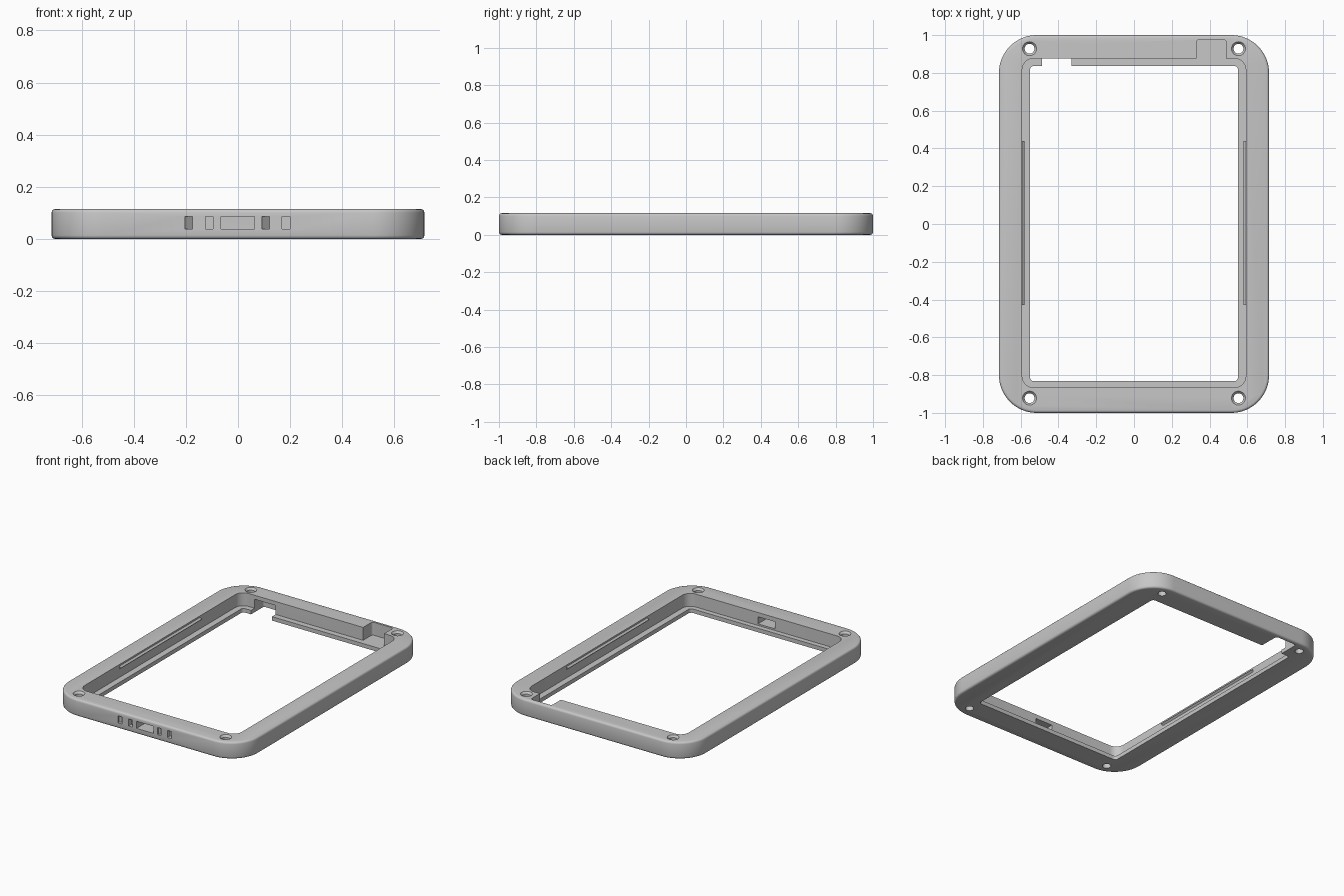
import bpy, bmesh, math

old = bpy.data.objects.get("Cube")
if old:
    bpy.data.objects.remove(old, do_unlink=True)

H = 0.115        # frame height
LIP = 0.027      # thickness of the inner ledge

grey = bpy.data.materials.new("plain grey")
grey.use_nodes = True
grey.diffuse_color = (0.57, 0.57, 0.57, 1)
grey.node_tree.nodes["Principled BSDF"].inputs["Base Color"].default_value = grey.diffuse_color


def loft(name, rings):
    """Closed solid skinned through rings of equal point count."""
    bm = bmesh.new()
    loops = [[bm.verts.new(p) for p in ring] for ring in rings]
    n = len(loops[0])
    for a, b in zip(loops, loops[1:]):
        for i in range(n):
            j = (i + 1) % n
            bm.faces.new((a[i], a[j], b[j], b[i]))
    bm.faces.new(loops[0])
    bm.faces.new(loops[-1])
    bmesh.ops.recalc_face_normals(bm, faces=bm.faces)
    mesh = bpy.data.meshes.new(name)
    bm.to_mesh(mesh)
    bm.free()
    mesh.materials.append(grey)
    ob = bpy.data.objects.new(name, mesh)
    bpy.context.collection.objects.link(ob)
    return ob


def rounded_ring(x0, x1, y0, y1, r, z, inset=0, seg=8):
    """Rounded rectangle at height z, pulled in by inset."""
    centres = [(x1 - r, y1 - r), (x0 + r, y1 - r), (x0 + r, y0 + r), (x1 - r, y0 + r)]
    ring = []
    for quarter, (cx, cy) in enumerate(centres):
        for i in range(seg + 1):
            a = math.pi / 2 * (quarter + i / seg)
            ring.append((cx + (r - inset) * math.cos(a), cy + (r - inset) * math.sin(a), z))
    return ring


def slab(name, x0, x1, y0, y1, r, z0, z1):
    return loft(name, [rounded_ring(x0, x1, y0, y1, r, z) for z in (z0, z1)])


def circle(x, y, r, z, n=32):
    return [(x + r * math.cos(math.tau * i / n), y + r * math.sin(math.tau * i / n), z) for i in range(n)]


def port(name, x0, x1, left_depth, right_depth):
    """Rectangular front opening whose floor may slant sideways."""
    plan = [(x0, -1.1), (x1, -1.1), (x1, -1 + right_depth), (x0, -1 + left_depth)]
    return loft(name, [[(x, y, z) for x, y in plan] for z in (0.038, 0.086)])


# Outer body with rounded top and bottom rims
c = 0.014
rim = [(c * (1 - math.sin(a)), c * (1 - math.cos(a))) for a in (0, math.pi / 6, math.pi / 3, math.pi / 2)]
levels = [(h, i) for i, h in rim]
levels += [(H - h, i) for h, i in reversed(levels)]
frame = loft("frame", [rounded_ring(-0.715, 0.715, -1, 1, 0.2, z, i, 16) for z, i in levels])

# Opening, stepped cavity and the two wall recesses
cutters = [
    slab("opening", -0.55, 0.55, -0.832, 0.837, 0.02, -0.1, 0.3),
    slab("cavity", -0.592, 0.592, -0.866, 0.876, 0.06, LIP, 0.3),
    slab("upper_recess", 0.33, 0.488, 0.78, 0.975, 0.015, LIP, 0.3),
    slab("lower_recess", -0.488, -0.33, 0.78, 0.975, 0.015, -0.1, H - 0.027),
]

# Front ports: one through slot and four blind pockets
cutters += [
    port("centre_slot", -0.065, 0.063, 0.2, 0.2),
    port("pocket_a", -0.204, -0.174, 0.012, 0.04),
    port("pocket_b", -0.125, -0.096, 0.03, 0.03),
    port("pocket_c", 0.092, 0.12, 0.012, 0.04),
    port("pocket_d", 0.168, 0.2, 0.03, 0.03),
]

# Corner screw holes, chamfered at the top
for x in (-0.553, 0.553):
    for y in (-0.922, 0.928):
        cutters.append(loft("screw_hole", [
            circle(x, y, 0.026, -0.1), circle(x, y, 0.026, H - 0.014),
            circle(x, y, 0.037, H), circle(x, y, 0.037, H + 0.1)]))

for cutter in cutters:
    cutter.hide_render = True
    mod = frame.modifiers.new(cutter.name, "BOOLEAN")
    mod.operation = "DIFFERENCE"
    mod.solver = "EXACT"
    mod.object = cutter

# Bake the cuts and drop the cutters
bpy.context.view_layer.update()
baked = bpy.data.meshes.new_from_object(frame.evaluated_get(bpy.context.evaluated_depsgraph_get()))
frame.modifiers.clear()
frame.data = baked
for cutter in cutters:
    bpy.data.objects.remove(cutter, do_unlink=True)

# Snap ribs along the long inner walls
for side, name in ((-1, "right_snap_rib"), (1, "left_snap_rib")):
    section = [(0.6, 0.084), (0.592, 0.084), (0.58, 0.094), (0.592, 0.104), (0.6, 0.104)]
    loft(name, [[(side * x, y, z) for x, z in section] for y in (-0.43, 0.44)])

bpy.ops.object.select_all(action="DESELECT")
frame.select_set(True)
bpy.context.view_layer.objects.active = frame
bpy.ops.object.shade_smooth_by_angle(angle=math.radians(35))
